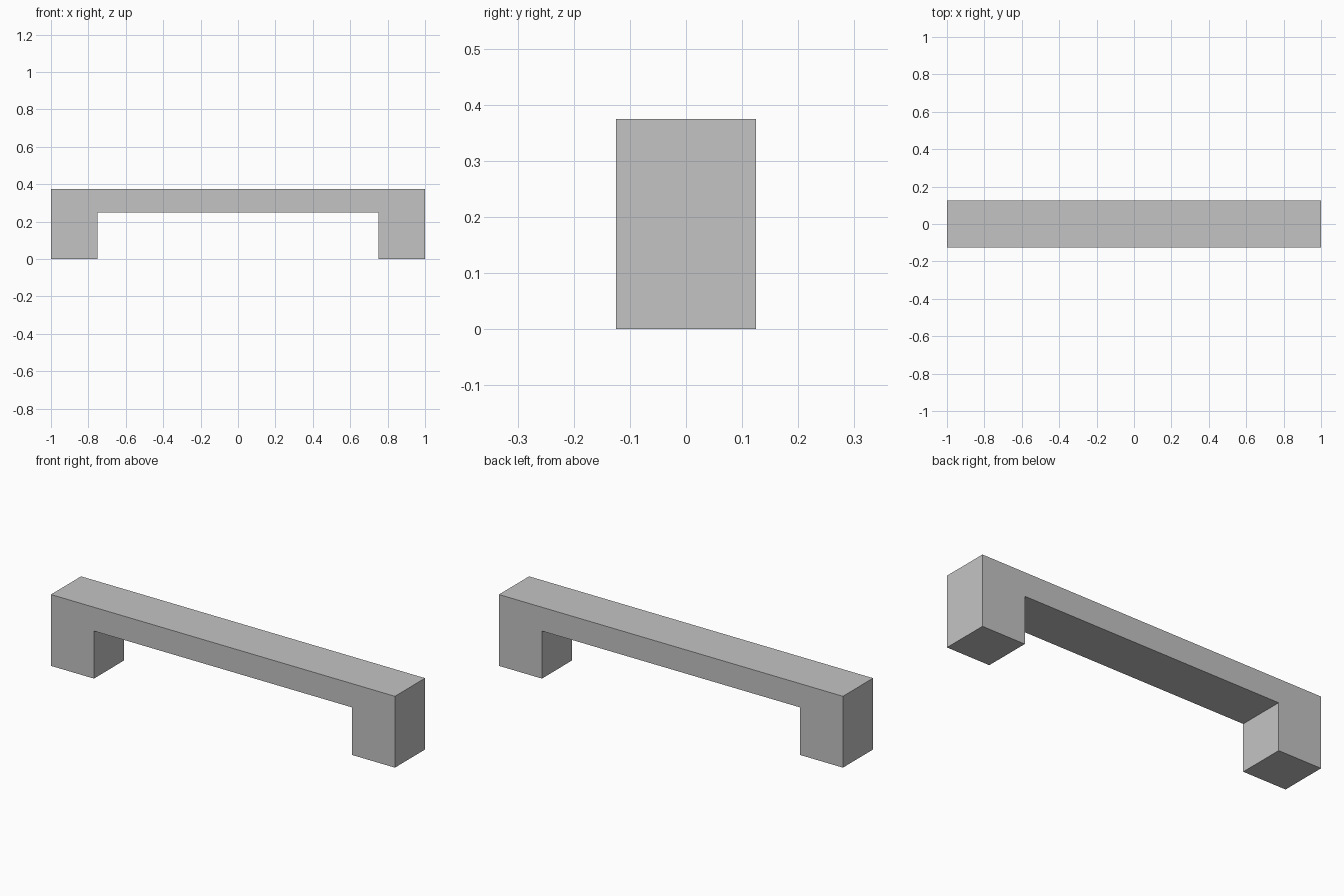
import bpy
import bmesh

old = bpy.data.objects.get("Cube")
if old:
    bpy.data.objects.remove(old, do_unlink=True)

HALF_LENGTH, HALF_DEPTH = 1.0, 0.125
INNER, UNDERSIDE, HEIGHT = 0.75, 0.25, 0.375

# Plain grey finish
grey = bpy.data.materials.new("plain_grey")
grey.use_nodes = True
colour = (0.55, 0.55, 0.55, 1.0)
grey.diffuse_color = colour
grey.node_tree.nodes["Principled BSDF"].inputs["Base Color"].default_value = colour

# Bar handle: one half of the profile, mirrored, then extruded front to back
half = [(INNER, UNDERSIDE), (INNER, 0), (HALF_LENGTH, 0), (HALF_LENGTH, HEIGHT)]
outline = half + [(-x, z) for x, z in reversed(half)]

bm = bmesh.new()
front = bm.faces.new([bm.verts.new((x, -HALF_DEPTH, z)) for x, z in outline])
extruded = bmesh.ops.extrude_face_region(bm, geom=[front], use_keep_orig=True)
back = [v for v in extruded["geom"] if isinstance(v, bmesh.types.BMVert)]
bmesh.ops.translate(bm, verts=back, vec=(0, 2 * HALF_DEPTH, 0))
bmesh.ops.recalc_face_normals(bm, faces=bm.faces)

mesh = bpy.data.meshes.new("bar_handle")
bm.to_mesh(mesh)
bm.free()
mesh.materials.append(grey)
bpy.context.collection.objects.link(bpy.data.objects.new("bar_handle", mesh))
